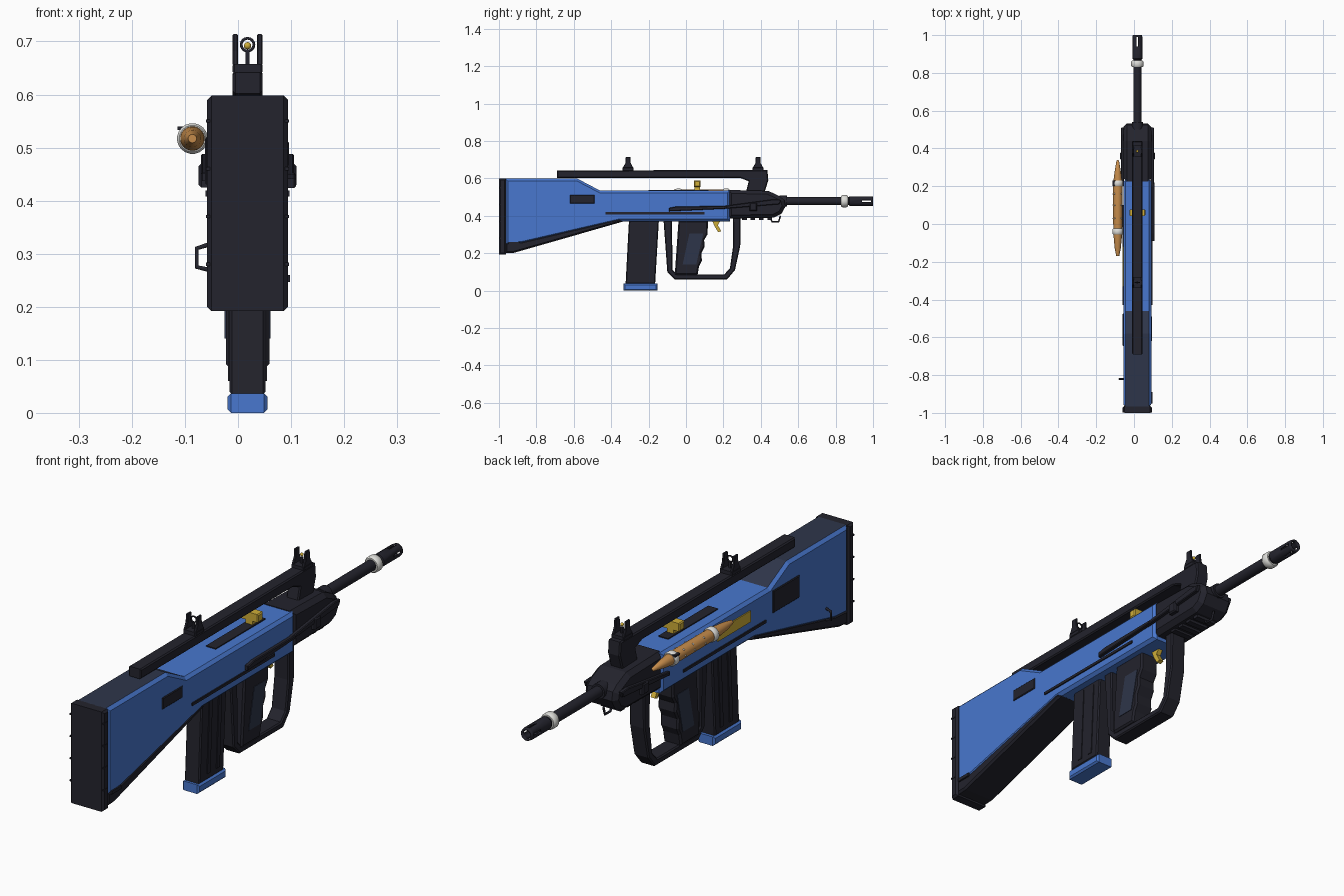
import bpy, bmesh, math
from mathutils import Vector

cube = bpy.data.objects.get("Cube")
if cube:
    bpy.data.objects.remove(cube, do_unlink=True)

CX = 0.018          # centre line of the body
BARREL_Z = 0.478


def material(name, rgb):
    m = bpy.data.materials.new(name)
    m.use_nodes = True
    m.diffuse_color = (*rgb, 1)
    bsdf = next(n for n in m.node_tree.nodes if n.type == 'BSDF_PRINCIPLED')
    bsdf.inputs["Base Color"].default_value = (*rgb, 1)
    return m


DARK = material("dark_polymer", (0.017, 0.017, 0.026))
BLUE = material("blue_paint", (0.065, 0.185, 0.62))
SLATE = material("slate_grip", (0.027, 0.036, 0.068))
GOLD = material("gold_metal", (0.62, 0.42, 0.04))
BROWN = material("copper_shell", (0.56, 0.26, 0.07))
WHITE = material("pale_band", (0.72, 0.72, 0.69))


def finish(name, bm, mats, smooth=False):
    bmesh.ops.recalc_face_normals(bm, faces=bm.faces)
    mesh = bpy.data.meshes.new(name)
    bm.to_mesh(mesh)
    bm.free()
    for m in mats:
        mesh.materials.append(m)
    ob = bpy.data.objects.new(name, mesh)
    bpy.context.collection.objects.link(ob)
    if smooth:
        select(ob)
        bpy.ops.object.shade_smooth_by_angle(angle=math.radians(40))
    return ob


def select(ob):
    bpy.ops.object.select_all(action='DESELECT')
    ob.select_set(True)
    bpy.context.view_layer.objects.active = ob


def prism(name, pts, half, mat, bevel=0.0, x=CX, rule=None, extra=None):
    """Side profile in (y, z), extruded across x, with bevelled side rims."""
    bm = bmesh.new()
    face = bm.faces.new([bm.verts.new((x - half, y, z)) for y, z in pts])
    ext = bmesh.ops.extrude_face_region(bm, geom=[face])["geom"]
    new = [g for g in ext if isinstance(g, bmesh.types.BMVert)]
    bmesh.ops.translate(bm, vec=(2 * half, 0, 0), verts=new)
    if bevel:
        rims = [e for e in bm.edges if abs(e.verts[0].co.x - e.verts[1].co.x) < 1e-5]
        bmesh.ops.bevel(bm, geom=rims, offset=bevel, segments=1, profile=0.5, affect='EDGES')
    bmesh.ops.recalc_face_normals(bm, faces=bm.faces)
    bm.normal_update()
    if rule:
        for f in bm.faces:
            f.material_index = int(rule(f))
    return finish(name, bm, [mat] + ([extra] if extra else []))


def box(name, x, y, z, mat, bevel=0.0):
    """Box from (min, max) pairs."""
    pts = [(y[0], z[0]), (y[1], z[0]), (y[1], z[1]), (y[0], z[1])]
    return prism(name, pts, (x[1] - x[0]) / 2, mat, bevel, (x[0] + x[1]) / 2)


def lathe(name, profile, mat, x=CX, z=BARREL_Z, n=20, caps=True, keep=None):
    """Rings of (y, radius) turned round an axis along y."""
    bm = bmesh.new()
    rings = [[bm.verts.new((x + r * math.cos((i - 0.5) * math.tau / n), y,
                            z + r * math.sin((i - 0.5) * math.tau / n)))
              for i in range(n)] for y, r in profile]
    for k, (a, b) in enumerate(zip(rings, rings[1:])):
        for i in range(n):
            if keep is None or keep(k, i):
                j = (i + 1) % n
                bm.faces.new((a[i], a[j], b[j], b[i]))
    if caps:
        bm.faces.new(rings[0])
        bm.faces.new(rings[-1])
    return finish(name, bm, [mat], True)


def wire(name, pts, radius, mat, cyclic=False):
    curve = bpy.data.curves.new(name, 'CURVE')
    curve.dimensions = '3D'
    curve.bevel_depth = radius
    curve.bevel_resolution = 1
    curve.use_fill_caps = True
    spline = curve.splines.new('POLY')
    spline.points.add(len(pts) - 1)
    for p, co in zip(spline.points, pts):
        p.co = (*co, 1)
    spline.use_cyclic_u = cyclic
    curve.materials.append(mat)
    ob = bpy.data.objects.new(name, curve)
    bpy.context.collection.objects.link(ob)
    select(ob)
    bpy.ops.object.convert(target='MESH')


def ball(name, co, r, mat):
    bm = bmesh.new()
    bmesh.ops.create_icosphere(bm, subdivisions=2, radius=r)
    bmesh.ops.translate(bm, vec=Vector(co), verts=bm.verts)
    finish(name, bm, [mat], True)


# Stock and receiver, with a slate cheek rest on top of the stock
prism("receiver_and_stock",
      [(-0.965, 0.245), (-0.88, 0.25), (-0.36, 0.37), (0.235, 0.37), (0.235, 0.535),
       (-0.46, 0.535), (-0.58, 0.598), (-0.965, 0.598)], 0.074, BLUE, 0.012,
      rule=lambda f: f.normal.z > 0.8 and f.calc_center_median().y < -0.47, extra=SLATE)
prism("stock_underside", [(-0.965, 0.2), (-0.92, 0.202), (-0.34, 0.368), (-0.36, 0.385),
                          (-0.88, 0.262), (-0.965, 0.255)], 0.073, DARK, 0.008)
box("butt_plate", (CX - 0.076, CX + 0.076), (-1, -0.963), (0.192, 0.598), DARK, 0.008)
for z in (0.28, 0.37, 0.46, 0.55):
    box("butt_ridge", (CX - 0.078, CX + 0.078), (-0.997, -0.972), (z - 0.003, z + 0.003), DARK)

# Details on the sides of the stock and receiver
box("stock_port", (0.088, 0.096), (-0.62, -0.49), (0.465, 0.512), DARK, 0.003)
box("stock_patch", (-0.062, -0.054), (-0.645, -0.475), (0.43, 0.52), DARK, 0.003)
box("ejection_port", (-0.061, -0.054), (-0.33, -0.12), (0.45, 0.495), GOLD)
box("stock_catch", (0.09, 0.098), (-0.95, -0.89), (0.247, 0.26), DARK)
wire("sling_loop", [(-0.056, -0.82, 0.27), (-0.078, -0.82, 0.275),
                    (-0.078, -0.82, 0.31), (-0.056, -0.82, 0.317)], 0.005, DARK)
for side in (-1, 1):
    x = CX + side * 0.075
    box("side_groove", (x - 0.004, x + 0.004), (-0.43, 0.1), (0.408, 0.419), DARK)
    x = CX + side * 0.079
    prism("side_rail", [(0.2, 0.437), (0.5, 0.462), (0.51, 0.485), (0.47, 0.488), (0.2, 0.452)],
          0.009, DARK, 0.003, x)
    box("rail_knob", (x - 0.013, x + 0.013), (0.34, 0.38), (0.425, 0.47), DARK, 0.005)
prism("side_lever", [(-0.09, 0.424), (0.0, 0.428), (0.22, 0.438), (0.22, 0.452),
                     (-0.05, 0.45), (-0.09, 0.442)], 0.009, DARK, 0.003, 0.1)

# Top slot and cocking handle
box("cocking_slot", (CX - 0.022, CX + 0.022), (-0.2, 0.12), (0.53, 0.539), DARK)
box("cocking_stem", (CX - 0.015, CX + 0.015), (0.045, 0.075), (0.535, 0.57), GOLD)
box("cocking_handle", (CX - 0.042, CX + 0.042), (0.043, 0.077), (0.555, 0.588), GOLD, 0.004)

# Handguard with ribs and sling hook below
prism("handguard", [(0.225, 0.385), (0.47, 0.39), (0.51, 0.41), (0.532, 0.45), (0.525, 0.485),
                    (0.5, 0.505), (0.44, 0.533), (0.225, 0.538)], 0.074, DARK, 0.018)
for i in range(4):
    y = 0.3 + i * 0.045
    box("handguard_rib", (CX - 0.045, CX + 0.045), (y, y + 0.025), (0.378, 0.395), DARK)
wire("sling_hook", [(CX, 0.45, 0.39), (CX, 0.46, 0.368), (CX, 0.495, 0.368),
                    (CX, 0.505, 0.4)], 0.005, DARK)

# Barrel, pale band and slotted muzzle
lathe("barrel", [(0.5, 0.03), (0.54, 0.03), (0.54, 0.022), (0.93, 0.022)], DARK)
lathe("barrel_band", [(0.83, 0.028), (0.836, 0.033), (0.859, 0.033), (0.865, 0.028)], WHITE)
muzzle = lathe("muzzle", [(0.87, 0.022), (0.875, 0.027), (0.94, 0.027), (0.99, 0.027), (1, 0.025)],
               DARK, n=12, caps=False, keep=lambda k, i: k != 2 or i % 3)
solid = muzzle.modifiers.new("wall", 'SOLIDIFY')
solid.thickness = 0.008
solid.offset = -1

# Carry handle with front post
prism("carry_handle", [(-0.69, 0.602), (0.29, 0.602), (0.335, 0.585), (0.32, 0.525), (0.42, 0.525),
                       (0.44, 0.59), (0.435, 0.645), (-0.69, 0.642)], 0.028, DARK, 0.005)


# Sights: base, two ears, ring on a post and a gold bead
def sight(y):
    box("sight_base", (CX - 0.028, CX + 0.028), (y - 0.03, y + 0.03), (0.64, 0.658), DARK, 0.003)
    for side in (-1, 1):
        prism("sight_ear", [(y - 0.028, 0.655), (y + 0.028, 0.655), (y + 0.014, 0.682),
                            (y + 0.012, 0.714), (y - 0.012, 0.714), (y - 0.014, 0.682)],
              0.005, DARK, 0.002, CX + side * 0.023)
    box("sight_post", (CX - 0.004, CX + 0.004), (y - 0.005, y + 0.005), (0.65, 0.682), DARK)


sight(-0.31)
sight(0.385)
wire("sight_ring", [(CX + 0.012 * math.cos(a), -0.31, 0.694 + 0.012 * math.sin(a))
                    for a in [i * math.tau / 16 for i in range(16)]], 0.003, DARK, True)
ball("sight_bead", (CX, 0.385, 0.692), 0.007, GOLD)

# Magazine with ribs and blue foot
prism("magazine", [(-0.323, 0.035), (-0.165, 0.035), (-0.145, 0.375), (-0.305, 0.375)],
      0.034, DARK, 0.005)
for y in (-0.275, -0.215):
    prism("magazine_rib", [(y, 0.06), (y + 0.02, 0.06), (y + 0.035, 0.36), (y + 0.015, 0.36)],
          0.037, DARK)
box("magazine_foot", (CX - 0.038, CX + 0.038), (-0.333, -0.153), (0, 0.037), BLUE, 0.007)

# Pistol grip with finger grooves and slate side panels
prism("grip", [(-0.06, 0.085), (0.062, 0.085), (0.07, 0.13), (0.085, 0.16), (0.082, 0.2),
               (0.1, 0.235), (0.097, 0.27), (0.115, 0.3), (0.118, 0.375), (-0.04, 0.375)],
      0.041, DARK, 0.007)
prism("grip_panel", [(-0.018, 0.14), (0.055, 0.14), (0.092, 0.305), (0.018, 0.305)], 0.043, SLATE)

# Hand guard frame and trigger
prism("trigger_guard", [(-0.12, 0.375), (-0.1, 0.1), (-0.06, 0.06), (0.22, 0.06), (0.262, 0.11),
                        (0.29, 0.24), (0.292, 0.39), (0.25, 0.39), (0.252, 0.24), (0.235, 0.12),
                        (0.205, 0.087), (-0.045, 0.087), (-0.072, 0.11), (-0.075, 0.375)],
      0.034, DARK, 0.005)
prism("trigger", [(0.14, 0.375), (0.185, 0.375), (0.17, 0.35), (0.188, 0.318), (0.172, 0.312),
                  (0.152, 0.345)], 0.01, GOLD)

# Shell strapped to the side: body, pale bands, studs and clip
SX, SZ = -0.086, 0.517
lathe("shell", [(-0.17, 0.008), (-0.13, 0.016), (-0.07, 0.022), (-0.04, 0.024), (0.21, 0.025),
                (0.27, 0.018), (0.335, 0.007), (0.34, 0.002)], BROWN, SX, SZ)
for y in (-0.04, 0.215):
    lathe("shell_band", [(y - 0.015, 0.025), (y - 0.01, 0.029), (y + 0.01, 0.029),
                         (y + 0.015, 0.025)], WHITE, SX, SZ)
for y in (0.03, 0.1, 0.16):
    for a in (0.7, 2.3, 3.3):
        ball("shell_stud", (SX + 0.024 * math.cos(a), y, SZ + 0.024 * math.sin(a)), 0.004, WHITE)
box("shell_clip", (-0.114, -0.09), (0.2, 0.23), (0.533, 0.54), DARK)
